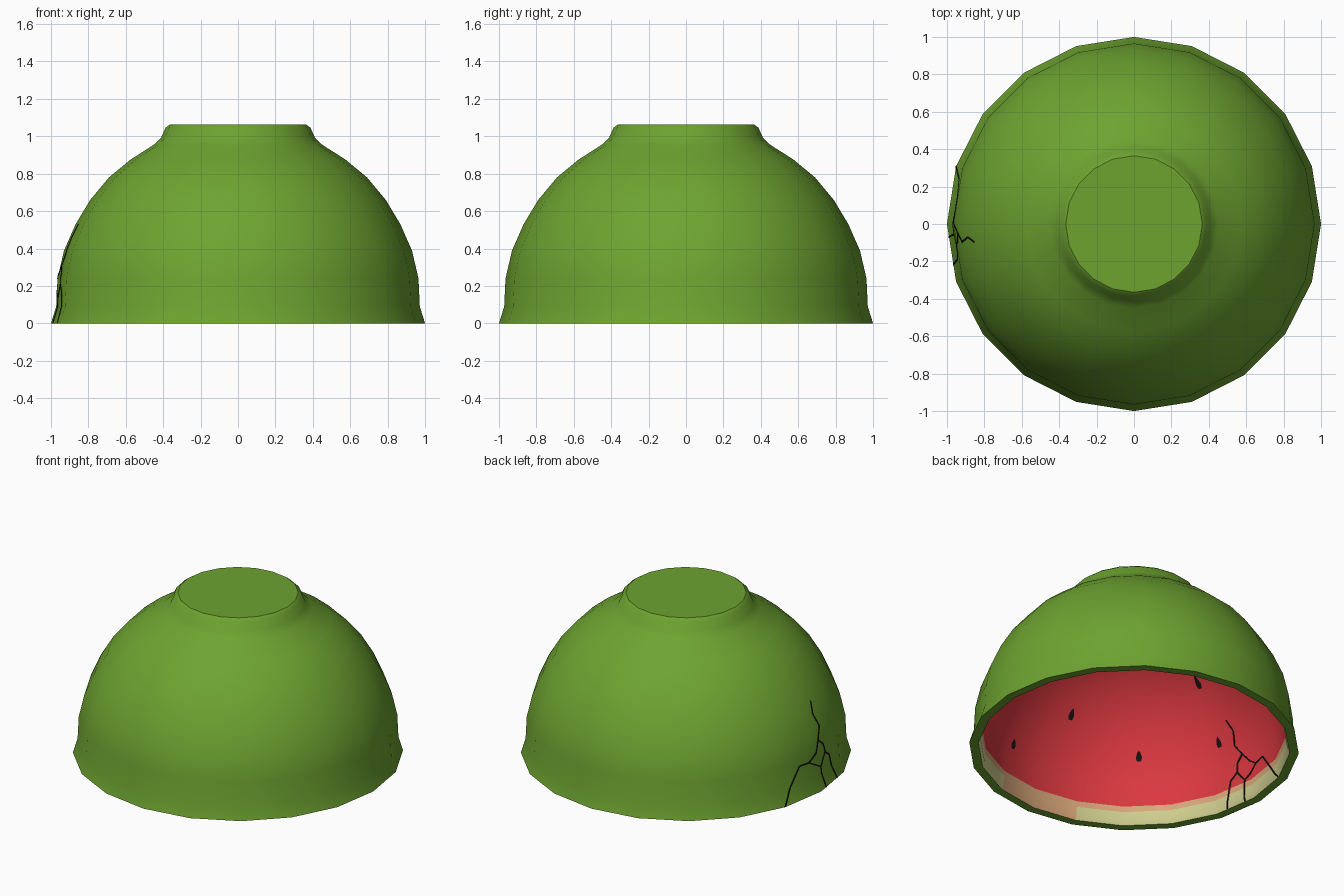
import bpy, bmesh, math

if "Cube" in bpy.data.objects:
    bpy.data.objects.remove(bpy.data.objects["Cube"])

SIDES = 20
STEP = math.tau / SIDES

def material(name, rgb):
    m = bpy.data.materials.new(name)
    m.diffuse_color = (*rgb, 1)
    m.use_nodes = True
    m.node_tree.nodes["Principled BSDF"].inputs["Base Color"].default_value = m.diffuse_color
    return m

GREEN = material("rind green", (0.155, 0.37, 0.03))
CREAM = material("cream flesh", (0.62, 0.61, 0.27))
PEACH = material("peach flesh", (0.68, 0.38, 0.19))
RED = material("red flesh", (0.71, 0.04, 0.05))
BLACK = material("seed black", (0.008, 0.006, 0.005))

# Profiles as (radius, height), from the rim up to the crown
OUTER = [(1.0, 0), (0.972, 0.09), (0.965, 0.24), (0.93, 0.39), (0.868, 0.53),
         (0.79, 0.66), (0.69, 0.78), (0.575, 0.875), (0.45, 0.955), (0.41, 0.995),
         (0.388, 1.045), (0.365, 1.063)]
INNER = [(0.945, 0), (0.932, 0.03), (0.928, 0.085), (0.925, 0.122), (0.92, 0.24),
         (0.885, 0.385), (0.828, 0.515), (0.752, 0.64), (0.655, 0.75), (0.54, 0.845),
         (0.40, 0.92), (0.21, 0.975)]

def new_object(name, bm, mats):
    me = bpy.data.meshes.new(name)
    bm.to_mesh(me)
    bm.free()
    ob = bpy.data.objects.new(name, me)
    bpy.context.collection.objects.link(ob)
    for m in mats:
        me.materials.append(m)
    return ob

def ring(bm, r, z):
    return [bm.verts.new((r * math.cos(i * STEP), r * math.sin(i * STEP), z))
            for i in range(SIDES)]

def bridge(bm, a, b, pick=lambda i: 0):
    for i in range(SIDES):
        j = (i + 1) % SIDES
        bm.faces.new((a[i], a[j], b[j], b[i])).material_index = pick(i)

def surface(profile, deg, z, offset=0.0):
    """Point on the faceted wall at an angle and height, moved out by offset."""
    z = max(z, 0.0)
    for (r0, z0), (r1, z1) in zip(profile, profile[1:]):
        if z <= z1:
            r = r0 + (r1 - r0) * (z - z0) / (z1 - z0)
            break
    a = math.radians(deg)
    r *= math.cos(STEP / 2) / math.cos(a % STEP - STEP / 2)
    r += offset
    return (r * math.cos(a), r * math.sin(a), z)

# Bowl shell: green outside, coloured lining inside
bm = bmesh.new()
outer = [ring(bm, r, z) for r, z in OUTER]
inner = [ring(bm, r, z) for r, z in INNER]
for a, b in zip(outer, outer[1:]):
    bridge(bm, a, b)
bm.faces.new(outer[-1])
bridge(bm, inner[0], outer[0])

def lining(k):
    if k >= 3:
        return lambda i: 3
    if k == 2:
        return lambda i: 2
    return lambda i: 2 if i in (14, 15) else 1   # peach patch on the pale band

for k, (a, b) in enumerate(zip(inner, inner[1:])):
    bridge(bm, b, a, lining(k))
crown = bm.verts.new((0, 0, 0.985))
for i in range(SIDES):
    bm.faces.new((inner[-1][(i + 1) % SIDES], inner[-1][i], crown)).material_index = 3
bmesh.ops.recalc_face_normals(bm, faces=bm.faces)
bowl = new_object("bowl", bm, [GREEN, CREAM, PEACH, RED])
bpy.context.view_layer.objects.active = bowl
bowl.select_set(True)
bpy.ops.object.shade_smooth_by_angle(angle=math.radians(35))

# Seeds: small teardrops lying on the inner wall (angle, height)
SEEDS = [(260, 0.61), (228, 0.43), (285, 0.32), (193, 0.43), (193, 0.75),
         (322, 0.5), (355, 0.38), (28, 0.6), (65, 0.36), (100, 0.5), (140, 0.6)]
SHAPE = [(0, 0.036), (-0.011, 0.018), (-0.019, -0.006), (-0.012, -0.028),
         (0.012, -0.028), (0.019, -0.006), (0.011, 0.018)]
bm = bmesh.new()
for deg, z in SEEDS:
    r = math.hypot(*surface(INNER, deg, z)[:2])
    mid = bm.verts.new(surface(INNER, deg, z, -0.007))
    edge = [bm.verts.new(surface(INNER, deg + math.degrees(u / r), z + v, -0.005))
            for u, v in SHAPE]
    for i in range(len(edge)):
        bm.faces.new((mid, edge[i - 1], edge[i]))
new_object("seeds", bm, [BLACK])

# Cracks: thin dark slits through the wall (angle, height)
CRACKS = [
    [(162, 0), (166, 0.1), (171, 0.21), (176, 0.205), (183, 0.137), (184, 0)],
    [(186.5, 0.53), (184.5, 0.46), (186, 0.38), (183, 0.31), (186, 0.268),
     (186.7, 0.21), (183, 0.137)],
    [(186.7, 0.21), (190, 0.17), (192.7, 0)],
    [(176, 0.205), (180, 0.25), (183, 0.31)],
]
HALF = 0.0045
bm = bmesh.new()
for path in CRACKS:
    for (a0, z0), (a1, z1) in zip(path, path[1:]):
        du, dv = math.radians(a1 - a0) * 0.95, z1 - z0
        length = math.hypot(du, dv)
        pa, pz = math.degrees(-dv / length * HALF / 0.95), du / length * HALF
        prev = None
        for s in range(7):
            t = s / 6
            a, z = a0 + (a1 - a0) * t, z0 + (z1 - z0) * t
            sec = [bm.verts.new(surface(p, a + k * pa, z + k * pz, o))
                   for p, o, k in ((OUTER, 0.003, -1), (OUTER, 0.003, 1),
                                   (INNER, -0.004, 1), (INNER, -0.004, -1))]
            if prev:
                for i in range(4):
                    bm.faces.new((prev[i - 1], prev[i], sec[i], sec[i - 1]))
            prev = sec
bmesh.ops.recalc_face_normals(bm, faces=bm.faces)
new_object("cracks", bm, [BLACK])
